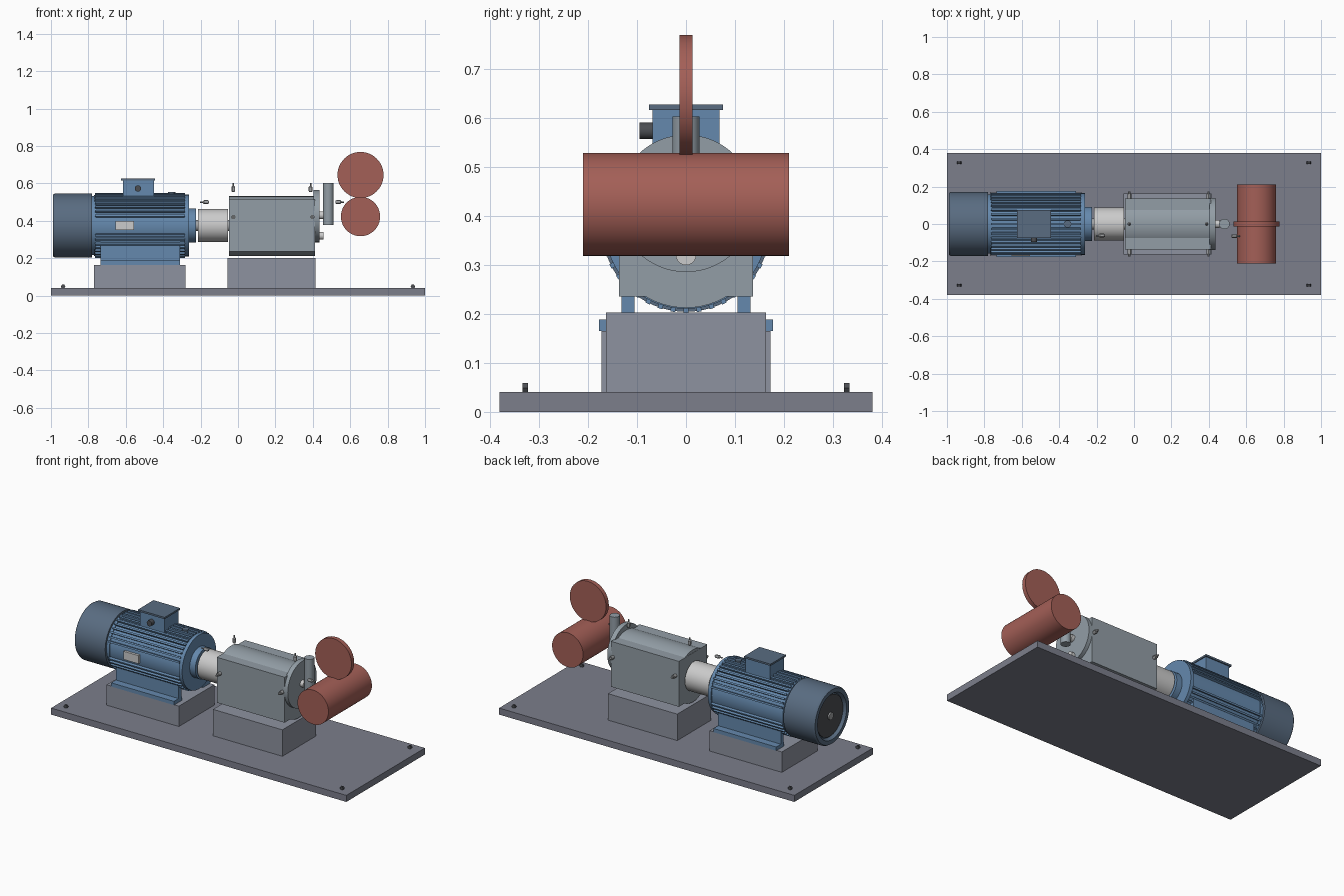
import bpy, bmesh
from math import radians, cos, sin, pi
from mathutils import Matrix, Vector

if "Cube" in bpy.data.objects:
    bpy.data.objects.remove(bpy.data.objects["Cube"])


def mat(name, rgb):
    m = bpy.data.materials.new(name)
    m.diffuse_color = (*rgb, 1)
    m.use_nodes = True
    m.node_tree.nodes["Principled BSDF"].inputs["Base Color"].default_value = m.diffuse_color
    return m


BLUE = mat("motor_blue", (0.13, 0.25, 0.42))
DARK = mat("cover_blue", (0.10, 0.15, 0.22))
RED = mat("red_paint", (0.37, 0.115, 0.095))
BASE = mat("base_grey", (0.20, 0.21, 0.26))
PLINTH = mat("plinth_grey", (0.27, 0.29, 0.35))
PUMP = mat("pump_grey", (0.29, 0.34, 0.38))
WHITE = mat("pale_metal", (0.66, 0.66, 0.66))
BLACK = mat("dark_metal", (0.07, 0.075, 0.085))
STEEL = mat("steel", (0.35, 0.36, 0.37))
ROT = {'x': Matrix.Rotation(pi / 2, 4, 'Y'), '-x': Matrix.Rotation(-pi / 2, 4, 'Y'),
       'y': Matrix.Rotation(-pi / 2, 4, 'X'), '-y': Matrix.Rotation(pi / 2, 4, 'X'),
       'z': Matrix.Identity(4)}


def finish(name, bm, m, smooth=False):
    bmesh.ops.recalc_face_normals(bm, faces=bm.faces)
    me = bpy.data.meshes.new(name)
    bm.to_mesh(me)
    bm.free()
    me.materials.append(m)
    ob = bpy.data.objects.new(name, me)
    bpy.context.collection.objects.link(ob)
    if smooth:
        bpy.ops.object.select_all(action='DESELECT')
        ob.select_set(True)
        bpy.context.view_layer.objects.active = ob
        bpy.ops.object.shade_smooth_by_angle(angle=radians(30))
    return ob


def add_box(bm, lo, hi, rot=Matrix.Identity(4)):
    lo, hi = Vector(lo), Vector(hi)
    size = hi - lo
    bmesh.ops.create_cube(bm, size=1, matrix=rot @ Matrix.Translation((lo + hi) / 2)
                          @ Matrix.Diagonal((*size, 1)))


def box(name, lo, hi, m):
    bm = bmesh.new()
    add_box(bm, lo, hi)
    return finish(name, bm, m)


def lathe(name, start, axis, profile, m, segs=48, smooth=True):
    """Closed turned part; profile is (radius, distance along axis)."""
    bm = bmesh.new()
    rings = []
    for r, d in profile:
        rings.append([bm.verts.new((r * cos(2 * pi * i / segs), r * sin(2 * pi * i / segs), d))
                      for i in range(segs)])
    for a, b in zip(rings, rings[1:]):
        for i in range(segs):
            j = (i + 1) % segs
            bm.faces.new((a[i], a[j], b[j], b[i]))
    bm.faces.new(rings[0])
    bm.faces.new(rings[-1])
    bm.transform(Matrix.Translation(start) @ ROT[axis])
    return finish(name, bm, m, smooth)


def cyl(name, start, axis, r, length, m, segs=48, smooth=True):
    return lathe(name, start, axis, [(r, 0), (r, length)], m, segs, smooth)


AX = 0.375  # height of the motor shaft

# Base plate, bolts and plinths
box("base_plate", (-1, -0.38, 0), (1, 0.38, 0.04), BASE)
for x in (-0.935, 0.935):
    for y in (-0.328, 0.328):
        cyl("base_bolt", (x, y - 0.006, 0.048), 'y', 0.012, 0.012, BLACK, 6, False)
box("motor_plinth", (-0.77, -0.172, 0.04), (-0.28, 0.172, 0.165), PLINTH)
box("pump_plinth", (-0.055, -0.163, 0.04), (0.415, 0.163, 0.202), PLINTH)

# Motor body with cooling fins, plain bands left on both sides
cyl("motor_body", (-0.785, 0, AX), 'x', 0.158, 0.515, BLUE, 64)
bm = bmesh.new()
for half in (0, 180):
    for a in range(18, 163, 9):
        rot = Matrix.Translation((0, 0, AX)) @ Matrix.Rotation(radians(a + half), 4, 'X')
        add_box(bm, (-0.765, 0.15, -0.005), (-0.283, 0.173, 0.005), rot)
finish("cooling_fins", bm, BLUE)
lathe("motor_end_bell", (-0.285, 0, AX), 'x', [(0.165, 0), (0.165, 0.022), (0.092, 0.022),
      (0.092, 0.06)], BLUE, 64)
cyl("motor_rear_bell", (-0.77, 0, AX), 'x', 0.163, 0.012, BLUE, 64)

# Motor fan cover with recessed rear grille
lathe("fan_cover", (-0.78, 0, AX), '-x', [(0.171, 0), (0.171, 0.2), (0.165, 0.21),
      (0.14, 0.21), (0.13, 0.19)], DARK, 64)
cyl("fan_grille", (-0.968, 0, AX), '-x', 0.125, 0.008, BLACK)
cyl("fan_hub", (-0.97, 0, AX), '-x', 0.022, 0.015, STEEL, 24)

# Motor feet
for s in (-1, 1):
    y = sorted((s * 0.10, s * 0.177))
    box("motor_foot", (-0.735, y[0], 0.165), (-0.31, y[1], 0.188), BLUE)
    y = sorted((s * 0.105, s * 0.132))
    box("motor_leg", (-0.735, y[0], 0.185), (-0.31, y[1], 0.30), BLUE)

# Terminal box, cable gland, lifting eye and nameplate
box("terminal_box", (-0.615, -0.068, 0.50), (-0.45, 0.068, 0.616), BLUE)
box("terminal_lid", (-0.625, -0.075, 0.616), (-0.445, 0.075, 0.627), DARK)
cyl("cable_gland", (-0.535, -0.065, 0.573), '-y', 0.017, 0.03, BLACK, 24)
cyl("lifting_boss", (-0.355, 0, 0.52), 'z', 0.02, 0.033, DARK, 16)
box("nameplate", (-0.655, -0.171, 0.35), (-0.555, -0.15, 0.40), WHITE)

# Shaft and coupling
cyl("drive_shaft", (-0.24, 0, AX), 'x', 0.03, 0.22, STEEL, 32)
cyl("coupling", (-0.214, 0, AX), 'x', 0.088, 0.16, WHITE, 48)

# Pump casing: square block with a round barrel showing above and below
box("pump_casing", (-0.048, -0.137, 0.235), (0.412, 0.137, 0.513), PUMP)
barrel = cyl("pump_barrel", (-0.047, 0, 0.372), 'x', 0.16, 0.458, PUMP, 64)
for v in barrel.data.vertices:
    v.co.y = max(-0.135, min(0.135, v.co.y))
cyl("pump_end_cover", (0.405, 0, 0.425), 'x', 0.14, 0.03, PUMP, 64)
for z, r in ((0.32, 0.021), (0.43, 0.021)):
    cyl("end_cover_stub", (0.43, 0, z), 'x', r, 0.026, WHITE, 24)
for x in (-0.025, 0.398):
    for s, axis in ((-1, '-y'), (1, 'y')):
        lathe("side_plug", (x, s * 0.13, 0.42), axis, [(0.011, 0), (0.011, 0.03),
              (0.006, 0.03), (0.006, 0.045)], STEEL, 12)
cyl("filter_cylinder", (0.483, 0, 0.377), 'z', 0.028, 0.225, PUMP, 32)

# Small grease fittings
for p, axis in (((-0.025, 0, 0.553), 'z'), ((0.388, 0, 0.553), 'z'),
                ((-0.155, -0.062, 0.5), '-x'), ((0.52, -0.065, 0.5), 'x')):
    lathe("grease_fitting", p, axis, [(0.006, 0), (0.01, 0.006), (0.01, 0.028),
          (0.004, 0.034), (0.004, 0.048)], STEEL, 12)

# Red drum and wheel
cyl("red_drum", (0.655, -0.21, 0.423), 'y', 0.105, 0.42, RED, 48)
cyl("red_wheel", (0.655, -0.013, 0.645), 'y', 0.123, 0.026, RED, 48)
